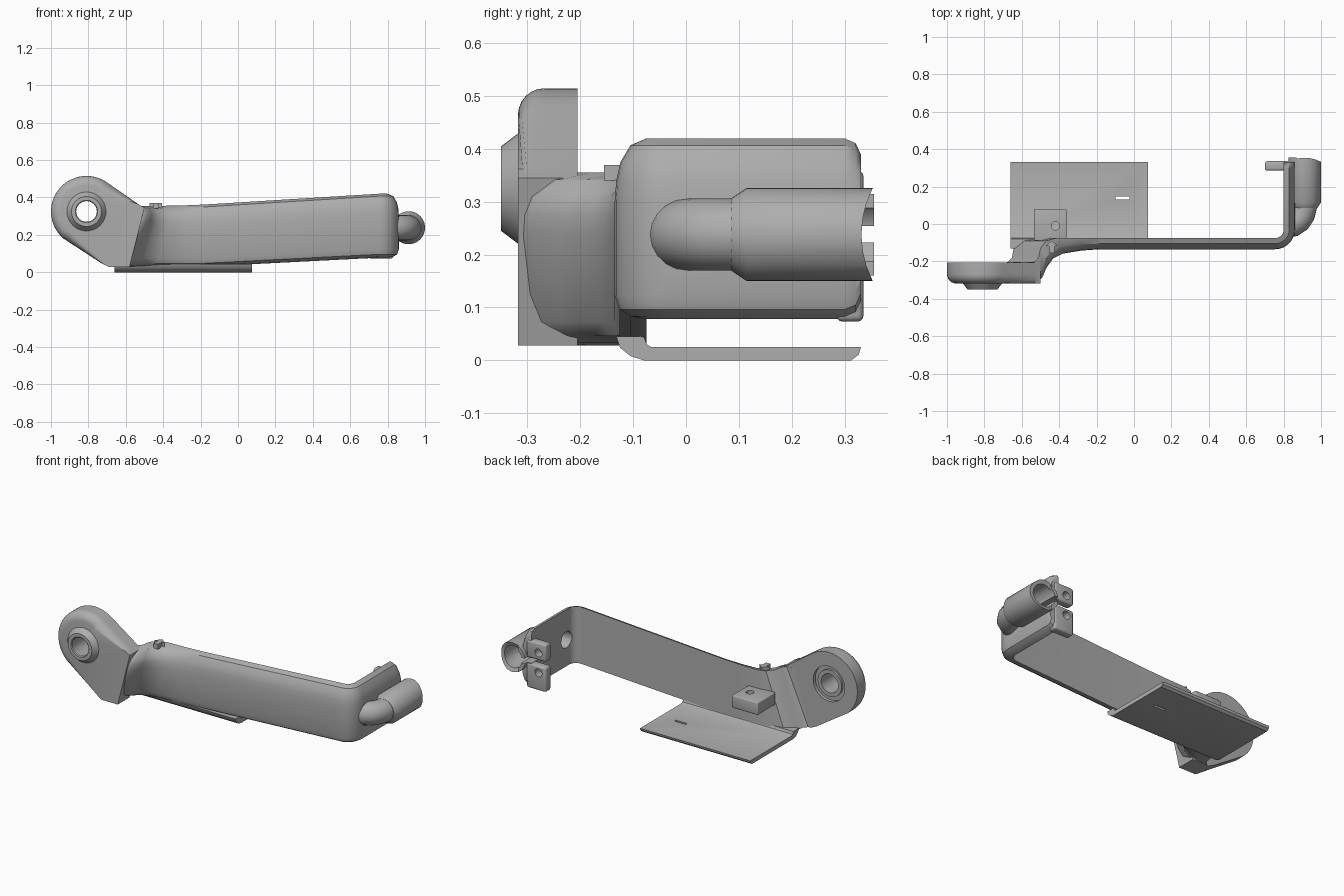
import bpy, bmesh
from math import sin, cos, pi, radians
from mathutils import Matrix, Vector

cube = bpy.data.objects.get("Cube")
if cube:
    bpy.data.objects.remove(cube, do_unlink=True)

grey = bpy.data.materials.new("plain_grey")
grey.use_nodes = True
colour = (0.42, 0.42, 0.42, 1)
grey.diffuse_color = colour
grey.node_tree.nodes["Principled BSDF"].inputs["Base Color"].default_value = colour


def finish(name, bm):
    bmesh.ops.recalc_face_normals(bm, faces=bm.faces)
    mesh = bpy.data.meshes.new(name)
    bm.to_mesh(mesh)
    bm.free()
    mesh.materials.append(grey)
    obj = bpy.data.objects.new(name, mesh)
    bpy.context.collection.objects.link(obj)
    return obj


def activate(obj):
    bpy.ops.object.select_all(action='DESELECT')
    obj.select_set(True)
    bpy.context.view_layer.objects.active = obj


def loft(name, rings, closed=False):
    """Skin a list of equal rings; cap the ends unless the loft is closed."""
    bm = bmesh.new()
    rows = [[bm.verts.new(p) for p in ring] for ring in rings]
    n = len(rows[0])
    pairs = list(zip(rows, rows[1:]))
    if closed:
        pairs.append((rows[-1], rows[0]))
    else:
        bm.faces.new(rows[0])
        bm.faces.new(rows[-1])
    for a, b in pairs:
        for i in range(n):
            j = (i + 1) % n
            bm.faces.new((a[i], a[j], b[j], b[i]))
    return finish(name, bm)


def box(name, x, y, z, bevel=0):
    bm = bmesh.new()
    size = Vector((x[1] - x[0], y[1] - y[0], z[1] - z[0]))
    mid = Vector((sum(x), sum(y), sum(z))) / 2
    bmesh.ops.create_cube(bm, size=1, matrix=Matrix.Translation(mid) @ Matrix.Diagonal(size).to_4x4())
    if bevel:
        bmesh.ops.bevel(bm, geom=bm.edges[:], offset=bevel, segments=3, profile=0.5, affect='EDGES')
    return finish(name, bm)


def rod(name, centre, radius, length, axis):
    turn = {'x': Matrix.Rotation(pi / 2, 4, 'Y'), 'y': Matrix.Rotation(pi / 2, 4, 'X'), 'z': Matrix()}[axis]
    bm = bmesh.new()
    bmesh.ops.create_cone(bm, cap_ends=True, segments=40, radius1=radius, radius2=radius,
                          depth=length, matrix=Matrix.Translation(centre) @ turn)
    return finish(name, bm)


def lathe(name, profile, x, z, n=40):
    """Revolve a closed (radius, y) profile about a line along y."""
    return loft(name, [[(x + r * cos(2 * pi * i / n), y, z + r * sin(2 * pi * i / n)) for r, y in profile]
                       for i in range(n)], closed=True)


def pipe(name, path, radius):
    curve = bpy.data.curves.new(name, 'CURVE')
    curve.dimensions = '3D'
    curve.bevel_depth, curve.bevel_resolution, curve.use_fill_caps = radius, 8, True
    spline = curve.splines.new('POLY')
    spline.points.add(len(path) - 1)
    for point, (x, y) in zip(spline.points, path):
        point.co = (x, y, 0.238, 1)
    source = bpy.data.objects.new(name + "_path", curve)
    bpy.context.collection.objects.link(source)
    bpy.context.view_layer.update()
    mesh = bpy.data.meshes.new_from_object(source.evaluated_get(bpy.context.evaluated_depsgraph_get()))
    bpy.data.objects.remove(source)
    bm = bmesh.new()
    bm.from_mesh(mesh)
    bmesh.ops.remove_doubles(bm, verts=bm.verts, dist=0.0001)
    return finish(name, bm)


def cut(cutter, *targets):
    cutter.hide_render = True
    for obj in targets:
        activate(obj)
        mod = obj.modifiers.new("cut", 'BOOLEAN')
        mod.operation, mod.solver, mod.object = 'DIFFERENCE', 'EXACT', cutter
        bpy.ops.object.modifier_apply(modifier=mod.name)
    bpy.data.objects.remove(cutter, do_unlink=True)


# Arm: one section carried through the offset bend, long wall and end wall
def section(outer, inner, low, high, lean=0):
    shape = [(0, low), (.5, low + .005), (.85, low + .018), (1, low + .045), (1, high - .12),
             (.95, high - .08), (.82, high - .045), (.5, high - .013), (0, high)]
    ring = []
    for t, z in shape:
        x = inner[0] + (outer[0] - inner[0]) * t - lean * (high - z) / .32
        ring.append((x, inner[1] + (outer[1] - inner[1]) * t, z))
    return ring


rings = [section((ox, oy), (ix, iy), .028, .355, lean) for ox, oy, ix, iy, lean in (
    (-.56, -.317, -.58, -.205, .1), (-.49, -.317, -.53, -.203, .14), (-.455, -.295, -.51, -.18, .14),
    (-.43, -.24, -.5, -.13, .14), (-.4, -.19, -.47, -.09, .12), (-.35, -.158, -.42, -.076, .08))]
rings.append(section((-.28, -.142), (-.3, -.075), .028, .357))
rings.append(section((-.18, -.135), (-.18, -.075), .03, .362))
for i in range(8):
    a = radians(-90 + 90 * i / 7)
    rings.append(section((.755 + .105 * cos(a), -.03 + .105 * sin(a)),
                         (.755 + .045 * cos(a), -.03 + .045 * sin(a)), .078, .42))
for y, trim in ((.3, 0), (.321, .009), (.331, .03)):
    rings.append(section((.86, y), (.8, y), .078 + trim, .42 - trim))
arm = loft("arm", rings)

# Pivot lug: rounded eye running down into the bend
outline = [(-.81 + .19 * cos(radians(a)), .325 + .19 * sin(radians(a))) for a in range(56, 231, 6)]
outline += [(-.73, .048), (-.69, .028), (-.58, .028), (-.5, .345), (-.53, .362)]
bm = bmesh.new()
front, back = ([bm.verts.new((x, y, z)) for x, z in outline] for y in (-.318, -.205))
bm.faces.new(front)
bm.faces.new(back)
count = len(outline)
for i in range(count):
    j = (i + 1) % count
    bm.faces.new((front[i], front[j], back[j], back[i]))
bmesh.ops.recalc_face_normals(bm, faces=bm.faces)
rim = [bm.edges.get((front[i], front[(i + 1) % count])) for i in range(count - 5)]
rim.append(bm.edges.get((front[-1], front[0])))
bmesh.ops.bevel(bm, geom=rim, offset=.05, segments=6, profile=.5, affect='EDGES')
lug = finish("pivot_lug", bm)
cut(rod("bore", (-.81, -.25, .325), .057, .4, 'y'), lug)
cut(rod("counterbore", (-.81, -.2, .325), .105, .05, 'y'), lug)
boss = lathe("pivot_boss", [(.057, -.3), (.105, -.3), (.105, -.317), (.08, -.35), (.06, -.35), (.055, -.345)], -.81, .325)
collar = lathe("pivot_collar", [(.057, -.23), (.08, -.23), (.08, -.212), (.057, -.212)], -.81, .325)

# Foot plate with its front edge curled up into the arm
profile = [(.331, .025), (.327, .011), (.313, 0), (-.08, 0), (-.105, .008), (-.125, .024), (-.132, .045),
           (-.08, .045), (-.074, .03), (-.066, .025)]
foot = loft("foot_plate", [[(x, y, z) for y, z in profile] for x in (-.66, .075)])
cut(box("slot", (-.1, -.025), (.132, .146), (-.1, .1)), foot)

# Inner tab with a screw hole
tab = box("inner_tab", (-.535, -.36), (-.09, .08), (.17, .245), .006)
cut(rod("screw_hole", (-.42, -.01, .2), .022, .3, 'z'), tab)

# Direction arrow on top of the bend
arrow_shape = [(-.455, -.155), (-.425, -.155), (-.425, -.118), (-.407, -.118), (-.44, -.088), (-.473, -.118), (-.455, -.118)]
arrow = loft("top_arrow", [[(x, y, z) for x, y in arrow_shape] for z in (.34, .37)])

# End tube, elbow and split clamp
tube = lathe("end_tube", [(.088, .356), (.088, .115), (.068, .085), (.05, .085), (.066, .115), (.066, .356)], .912, .238)
bend = [(.91, .09), (.9, .05), (.88, .02), (.85, 0)]
elbow = pipe("tube_elbow", [(.912, .115)] + bend + [(.82, -.005)], .068)
clamps = [box("upper_clamp", (.7, .83), (.285, .336), (.255, .36), .012),
          box("lower_clamp", (.7, .83), (.285, .336), (.073, .222), .012)]
cut(pipe("elbow_bore", [(.912, .2)] + bend + [(.7, -.005)], .05), elbow, arm)
cut(rod("tube_bore", (.912, .26, .238), .066, .3, 'y'), arm, *clamps)
cut(box("clamp_slit", (.68, .87), (.22, .4), (.223, .254)), arm, tube)
cut(rod("saddle", (.95, .522, .238), .19, .16, 'x'), tube)
for clamp, z in zip(clamps, (.3, .18)):
    cut(rod("bolt_hole", (.75, .3, z), .024, .2, 'y'), clamp)

for obj in [arm, lug, boss, collar, foot, tab, arrow, tube, elbow] + clamps:
    activate(obj)
    bpy.ops.object.shade_smooth_by_angle(angle=radians(35))
